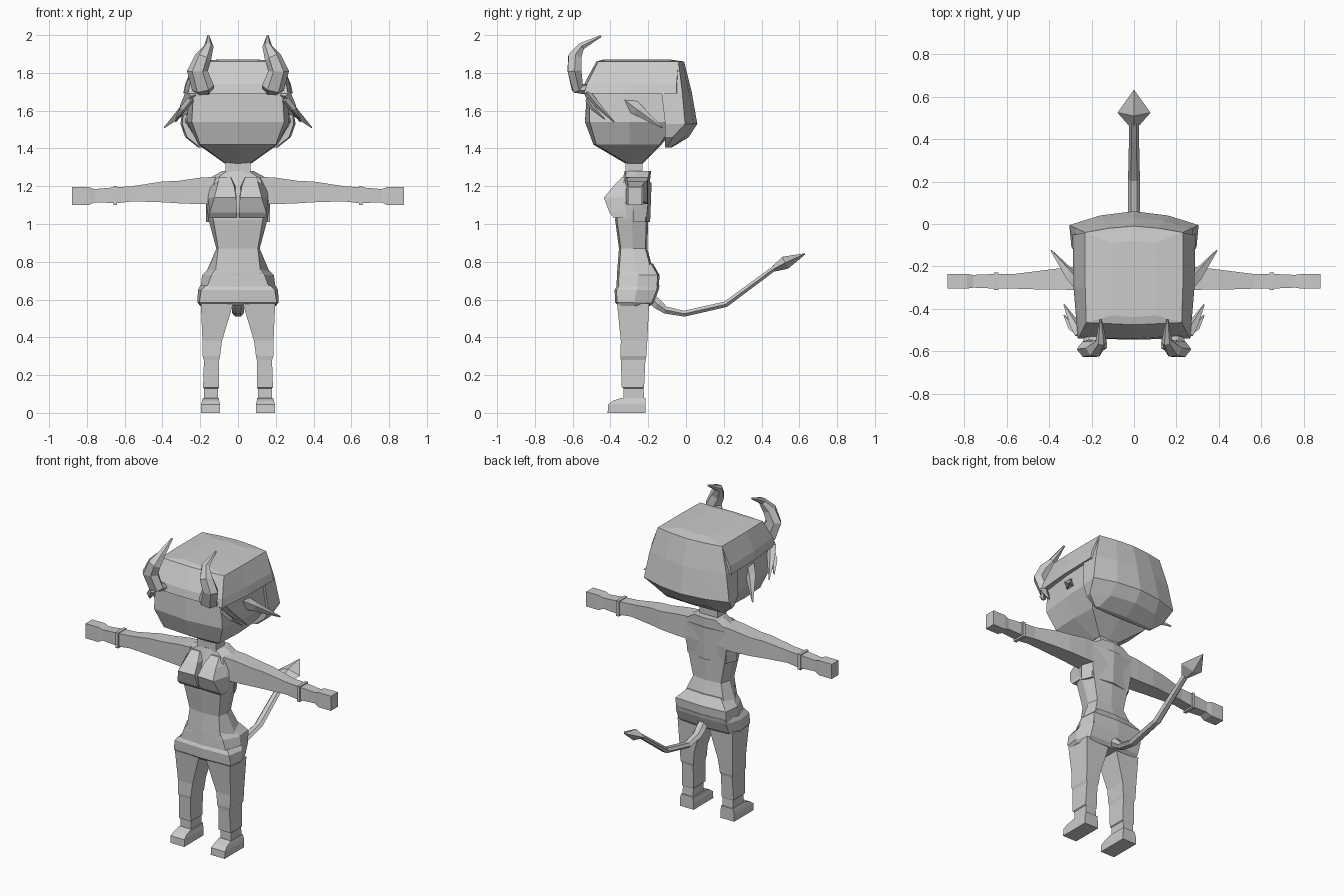
import bpy, bmesh, math
from mathutils import Vector

grey = bpy.data.materials.new("plain_grey")
grey.diffuse_color = (0.6, 0.6, 0.6, 1)


def loft(name, rings, mirror=False):
    """Skin a list of equal-length point rings, capped at both ends."""
    bm = bmesh.new()
    loops = [[bm.verts.new(p) for p in r] for r in rings]
    n = len(loops[0])
    for a, b in zip(loops, loops[1:]):
        for i in range(n):
            j = (i + 1) % n
            bm.faces.new((a[i], a[j], b[j], b[i]))
    bm.faces.new(loops[0][::-1])
    bm.faces.new(loops[-1])
    bmesh.ops.recalc_face_normals(bm, faces=bm.faces)
    me = bpy.data.meshes.new(name)
    bm.to_mesh(me)
    bm.free()
    me.materials.append(grey)
    ob = bpy.data.objects.new(name, me)
    bpy.context.collection.objects.link(ob)
    if mirror:
        ob.modifiers.new("mirror", 'MIRROR').use_mirror_merge = False
    return ob


def half_ring(z, pts):
    """Symmetric ring from right-hand points, front centre to back centre."""
    right = [(x, y, z) for x, y in pts]
    return right + [(-x, y, z) for x, y in pts[-2:0:-1]]


def box_z(z, x0, x1, y0, y1):
    return [(x0, y0, z), (x1, y0, z), (x1, y1, z), (x0, y1, z)]


def box_x(x, z0, z1, y0, y1):
    return [(x, y0, z0), (x, y1, z0), (x, y1, z1), (x, y0, z1)]


def tube(name, path, sides=4, mirror=False, axis=(1, 0, 0)):
    """Tapered tube; path items are (x, y, z, width, thickness)."""
    pts = [Vector(p[:3]) for p in path]
    rings = []
    for i, p in enumerate(path):
        t = (pts[min(i + 1, len(pts) - 1)] - pts[max(i - 1, 0)]).normalized()
        v = t.cross(Vector(axis)).normalized()
        u = v.cross(t)
        rings.append([pts[i] + u * p[3] * math.cos(a) + v * p[4] * math.sin(a)
                      for a in (math.tau * k / sides for k in range(sides))])
    return loft(name, rings, mirror)


def body_ring(z, xf, xs, xb, yf, yb):
    """Eight-point body section: front, side and back half widths."""
    m = yf + (yb - yf) * 0.5
    return half_ring(z, [(0, yf), (xf, yf + 0.01), (xs, m), (xb, yb - 0.01), (0, yb)])


# Face and skull
loft("head", [
    half_ring(1.32, [(0, -.32), (.065, -.31), (.07, -.28), (.065, -.235), (0, -.23)]),
    half_ring(1.42, [(0, -.49), (.20, -.475), (.21, -.30), (.20, -.14), (0, -.13)]),
    half_ring(1.54, [(0, -.535), (.245, -.51), (.27, -.30), (.28, -.06), (0, -.03)]),
    half_ring(1.70, [(0, -.525), (.235, -.51), (.26, -.30), (.27, -.06), (0, -.03)]),
])
# Hair cap over the forehead and crown
loft("hair_cap", [
    half_ring(1.69, [(0, -.545), (.265, -.54), (.285, -.30), (.29, -.05), (0, 0)]),
    half_ring(1.74, [(0, -.54), (.255, -.525), (.275, -.30), (.28, -.05), (0, 0)]),
    half_ring(1.86, [(0, -.475), (.225, -.465), (.23, -.30), (.23, -.04), (0, -.01)]),
    half_ring(1.87, [(0, -.44), (.10, -.43), (.11, -.30), (.10, -.09), (0, -.08)]),
])
# Rounded hair mass at the back of the head
loft("back_hair", [
    half_ring(1.405, [(0, -.11), (.20, -.11), (.21, -.10), (.20, -.085), (0, -.075)]),
    half_ring(1.46, [(0, -.11), (.27, -.11), (.28, -.07), (.17, -.01), (0, .015)]),
    half_ring(1.53, [(0, -.11), (.295, -.11), (.305, -.005), (.16, .04), (0, .06)]),
    half_ring(1.70, [(0, -.13), (.28, -.13), (.275, -.02), (.14, .015), (0, .03)]),
    half_ring(1.86, [(0, -.12), (.225, -.12), (.23, -.04), (.12, -.02), (0, -.01)]),
])
# Side locks, ears and horns
for name, path in {
    "front_lock": [(.25, -.52, 1.69, .03, .02), (.28, -.47, 1.63, .025, .015), (.33, -.38, 1.54, .003, .003)],
    "temple_lock": [(.25, -.52, 1.66, .02, .015), (.29, -.49, 1.61, .02, .012), (.33, -.43, 1.555, .003, .003)],
    "ear": [(.23, -.31, 1.645, .035, .045), (.29, -.25, 1.60, .03, .03), (.39, -.125, 1.51, .004, .004)],
}.items():
    tube(name, path, 4, True)
tube("horn", [(.18, -.52, 1.71, .05, .03), (.185, -.575, 1.72, .06, .035),
              (.215, -.59, 1.81, .055, .042), (.185, -.59, 1.88, .045, .04),
              (.155, -.555, 1.94, .026, .022), (.157, -.45, 1.995, .006, .006)], 6, True)

# Neck, collar and torso
loft("neck", [box_z(z, -.065, .065, -.32, -.23) for z in (1.22, 1.34)])
loft("torso", [
    body_ring(.62, .15, .18, .15, -.365, -.17),
    body_ring(.74, .12, .17, .15, -.365, -.17),
    body_ring(.87, .105, .115, .10, -.355, -.205),
    body_ring(1.02, .13, .155, .13, -.375, -.20),
    body_ring(1.12, .15, .17, .15, -.37, -.19),
    body_ring(1.235, .12, .165, .15, -.335, -.19),
    body_ring(1.28, .06, .085, .075, -.325, -.185),
])
# Jacket back panel
loft("jacket_back", [
    half_ring(1.01, [(0, -.21), (.14, -.25), (.17, -.28), (.14, -.215), (0, -.19)]),
    half_ring(1.22, [(0, -.21), (.15, -.24), (.17, -.27), (.15, -.20), (0, -.182)]),
])
# Faceted bust
loft("bust", [
    box_z(1.035, .005, .15, -.385, -.30),
    box_z(1.06, .005, .15, -.405, -.30),
    [(.01, -.43, 1.14), (.125, -.435, 1.14), (.16, -.32, 1.14), (.005, -.30, 1.14)],
    [(.02, -.385, 1.20), (.11, -.385, 1.20), (.15, -.30, 1.20), (.005, -.29, 1.20)],
    box_z(1.25, .04, .10, -.335, -.28),
], True)
# Flared hip belt and shorts
loft("hip_flare", [
    body_ring(.65, .17, .20, .18, -.37, -.145),
    body_ring(.73, .14, .19, .18, -.365, -.14),
    body_ring(.79, .10, .13, .12, -.355, -.175),
])
loft("shorts", [
    body_ring(.565, .195, .20, .17, -.355, -.19),
    body_ring(.585, .205, .215, .18, -.375, -.17),
    body_ring(.65, .195, .212, .18, -.378, -.145),
    body_ring(.675, .17, .20, .17, -.365, -.14),
])

# Legs and boots
loft("leg", [
    box_z(.05, .105, .18, -.33, -.22),
    box_z(.13, .105, .18, -.33, -.225),
    box_z(.135, .10, .185, -.34, -.222),
    box_z(.28, .10, .18, -.345, -.215),
    box_z(.30, .095, .187, -.348, -.21),
    box_z(.38, .085, .188, -.345, -.205),
    box_z(.58, .025, .197, -.365, -.195),
], True)
loft("boot", [
    box_z(0, .095, .195, -.415, -.215),
    box_z(.045, .095, .195, -.412, -.215),
    box_z(.065, .10, .19, -.385, -.215),
    box_z(.08, .10, .185, -.34, -.215),
], True)

# Arms, wrist cuffs and hands
loft("arm", [
    box_x(.12, 1.105, 1.25, -.32, -.20),
    box_x(.20, 1.105, 1.245, -.315, -.20),
    box_x(.32, 1.11, 1.228, -.31, -.205),
    box_x(.40, 1.115, 1.225, -.31, -.215),
    box_x(.56, 1.12, 1.20, -.305, -.235),
    box_x(.64, 1.11, 1.195, -.305, -.235),
    box_x(.76, 1.115, 1.185, -.30, -.24),
    box_x(.79, 1.10, 1.195, -.305, -.235),
    box_x(.88, 1.10, 1.195, -.305, -.235),
], True)
loft("wrist_cuff", [box_x(x, 1.10, 1.20, -.312, -.228) for x in (.64, .66)], True)

# Tail with spade tip
tube("tail", [(0, -.20, .62, .03, .03), (0, -.15, .575, .035, .03), (0, -.11, .545, .032, .022),
              (0, -.01, .525, .03, .018), (0, .21, .575, .028, .018), (0, .48, .775, .022, .015)], 6)
tube("tail_spade", [(0, .465, .762, .025, .015), (0, .525, .795, .078, .035),
                    (0, .63, .842, .003, .003)], 4)
